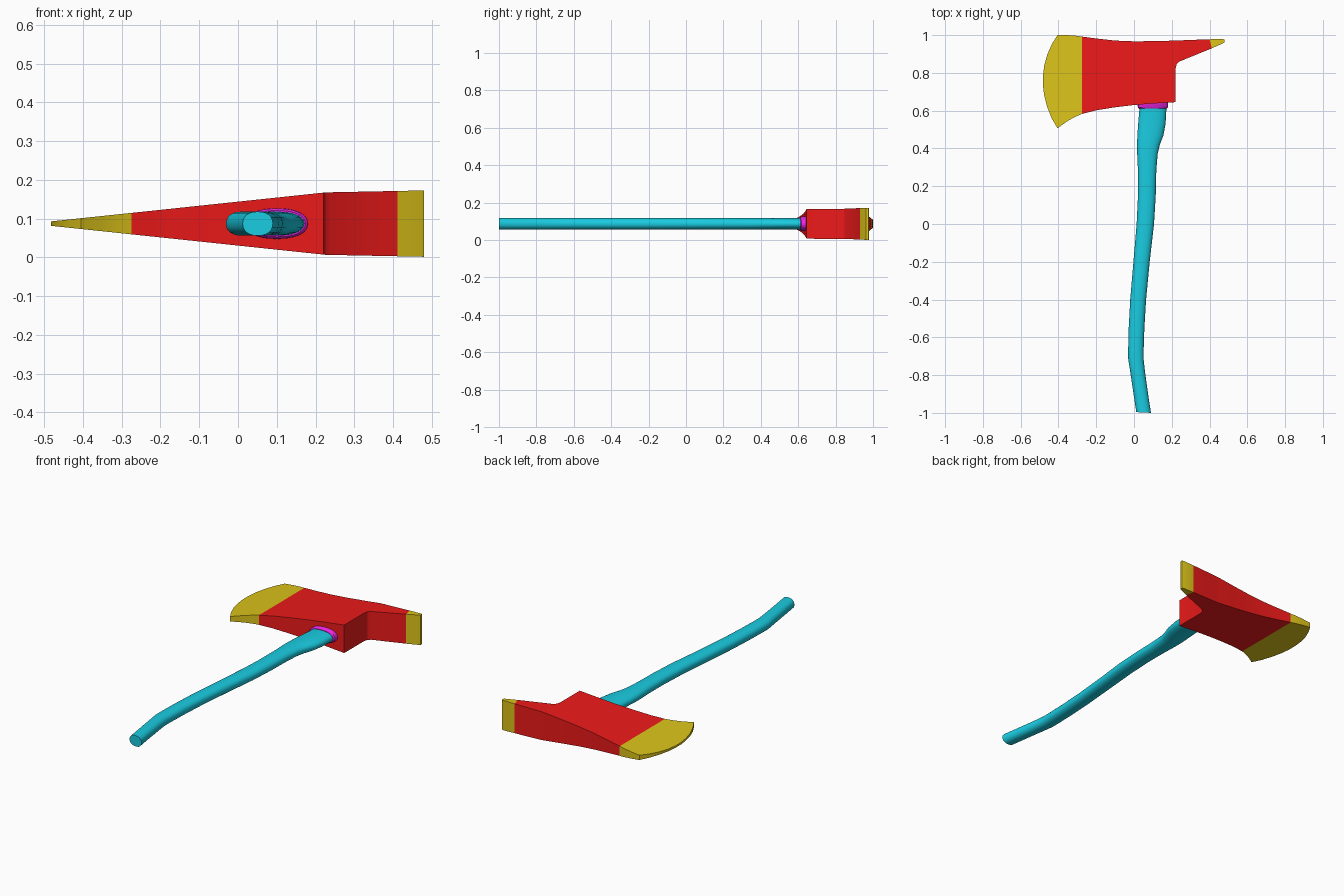
import bpy, bmesh, math

if "Cube" in bpy.data.objects:
    bpy.data.objects.remove(bpy.data.objects["Cube"])

ZC = 0.087  # mid-height of the axe lying on its side


def material(name, color):
    m = bpy.data.materials.new(name)
    m.diffuse_color = (*color, 1)
    m.use_nodes = True
    m.node_tree.nodes["Principled BSDF"].inputs["Base Color"].default_value = m.diffuse_color
    return m


def loft(name, rings, mat, cap_start=True, cap_end=True, angle=30):
    """Skin a row of equal-sized rings, with optional end caps."""
    bm = bmesh.new()
    rows = [[bm.verts.new(p) for p in ring] for ring in rings]
    n = len(rows[0])
    for a, b in zip(rows, rows[1:]):
        for i in range(n):
            j = (i + 1) % n
            bm.faces.new((a[i], a[j], b[j], b[i]))
    if cap_start:
        bm.faces.new(rows[0][::-1])
    if cap_end:
        bm.faces.new(rows[-1])
    bmesh.ops.recalc_face_normals(bm, faces=bm.faces)
    # open shells: make sure the faces point outward from the middle
    mid = sum((v.co for v in bm.verts), bm.verts[:][0].co * 0) / len(bm.verts)
    if sum((f.calc_center_median() - mid).dot(f.normal) * f.calc_area() for f in bm.faces) < 0:
        bmesh.ops.reverse_faces(bm, faces=bm.faces)
    me = bpy.data.meshes.new(name)
    bm.to_mesh(me)
    bm.free()
    me.materials.append(mat)
    ob = bpy.data.objects.new(name, me)
    bpy.context.collection.objects.link(ob)
    bpy.ops.object.select_all(action='DESELECT')
    ob.select_set(True)
    bpy.context.view_layer.objects.active = ob
    bpy.ops.object.shade_smooth_by_angle(angle=math.radians(angle))
    return ob


def slab(xt, yt, xb, yb):
    """Head cross-section: back edge (xt, yt), front edge (xb, yb), wedge thickness."""
    def half(x):
        return 0.006 + (x + 0.48) * 0.1055 if x < 0.225 else 0.0805 + (x - 0.225) * 0.02
    ht, hb = half(xt), half(xb)
    return [(xt, yt, ZC + ht), (xt, yt, ZC - ht), (xb, yb, ZC - hb), (xb, yb, ZC + hb)]


def oval(xl, xr, y, hz, tilt=0.0, n=24):
    """Handle cross-section between xl and xr."""
    ring = []
    for i in range(n):
        t = 2 * math.pi * i / n
        c, s = math.cos(t), math.sin(t)
        u = math.copysign(abs(c) ** 0.88, c)
        v = math.copysign(abs(s) ** 0.88, s)
        ring.append(((xl + xr) / 2 + u * (xr - xl) / 2, y + u * tilt, ZC + v * hz))
    return ring


red = material("red_paint", (0.85, 0.01, 0.01))
yellow = material("yellow_edge", (0.72, 0.55, 0.01))
cyan = material("cyan_handle", (0.01, 0.6, 0.75))
magenta = material("magenta_collar", (0.85, 0.02, 0.8))

# Curved cutting edge: x, back y, front y
blade = [(-0.482, 0.785, 0.73), (-0.475, 0.84, 0.68), (-0.46, 0.895, 0.62),
         (-0.435, 0.952, 0.558), (-0.405, 1.0, 0.507), (-0.35, 1.0, 0.546),
         (-0.31, 0.997, 0.568), (-0.275, 0.992, 0.583)]
loft("blade_edge", [slab(x, t, x, b) for x, t, b in blade], yellow, cap_end=False)

# Red head body, stepping in behind the socket to the pick
body = [(-0.275, 0.992, 0.583), (-0.2, 0.982, 0.602), (-0.1, 0.971, 0.618), (0, 0.967, 0.63),
        (0.1, 0.968, 0.638), (0.22, 0.971, 0.645), (0.2205, 0.971, 0.825),
        (0.226, 0.971, 0.846), (0.24, 0.972, 0.86)]
split = slab(0.40, 0.978, 0.412, 0.93)
loft("head_body", [slab(x, t, x, b) for x, t, b in body] + [split], red,
     cap_start=False, cap_end=False)

# Yellow pick tip
loft("pick_tip", [split, slab(0.472, 0.979, 0.472, 0.957), slab(0.48, 0.976, 0.48, 0.962)],
     yellow, cap_start=False)

# Curved handle: left x, right x, y, tilt
grip = [(0.012, 0.09, -0.998, -0.002), (0.0, 0.078, -0.92, -0.004), (-0.022, 0.058, -0.775, -0.006),
        (-0.031, 0.051, -0.715, -0.003), (-0.031, 0.051, -0.67, 0), (-0.028, 0.055, -0.55, 0),
        (-0.02, 0.064, -0.4, 0), (-0.003, 0.083, -0.2, 0), (0.014, 0.106, 0, 0),
        (0.021, 0.115, 0.15, 0), (0.021, 0.118, 0.28, 0), (0.017, 0.125, 0.37, 0),
        (0.016, 0.137, 0.42, 0), (0.018, 0.156, 0.47, 0), (0.022, 0.167, 0.53, 0),
        (0.028, 0.171, 0.6, 0), (0.03, 0.172, 0.68, 0)]
loft("handle", [oval(l, r, y, 0.031, t) for l, r, y, t in grip], cyan, angle=40)

# Collar where the handle meets the head
loft("collar", [oval(0.027, 0.174, 0.611, 0.034, 0.001), oval(0.02, 0.18, 0.617, 0.039, 0.001),
                oval(0.019, 0.181, 0.66, 0.04)], magenta, angle=40)
